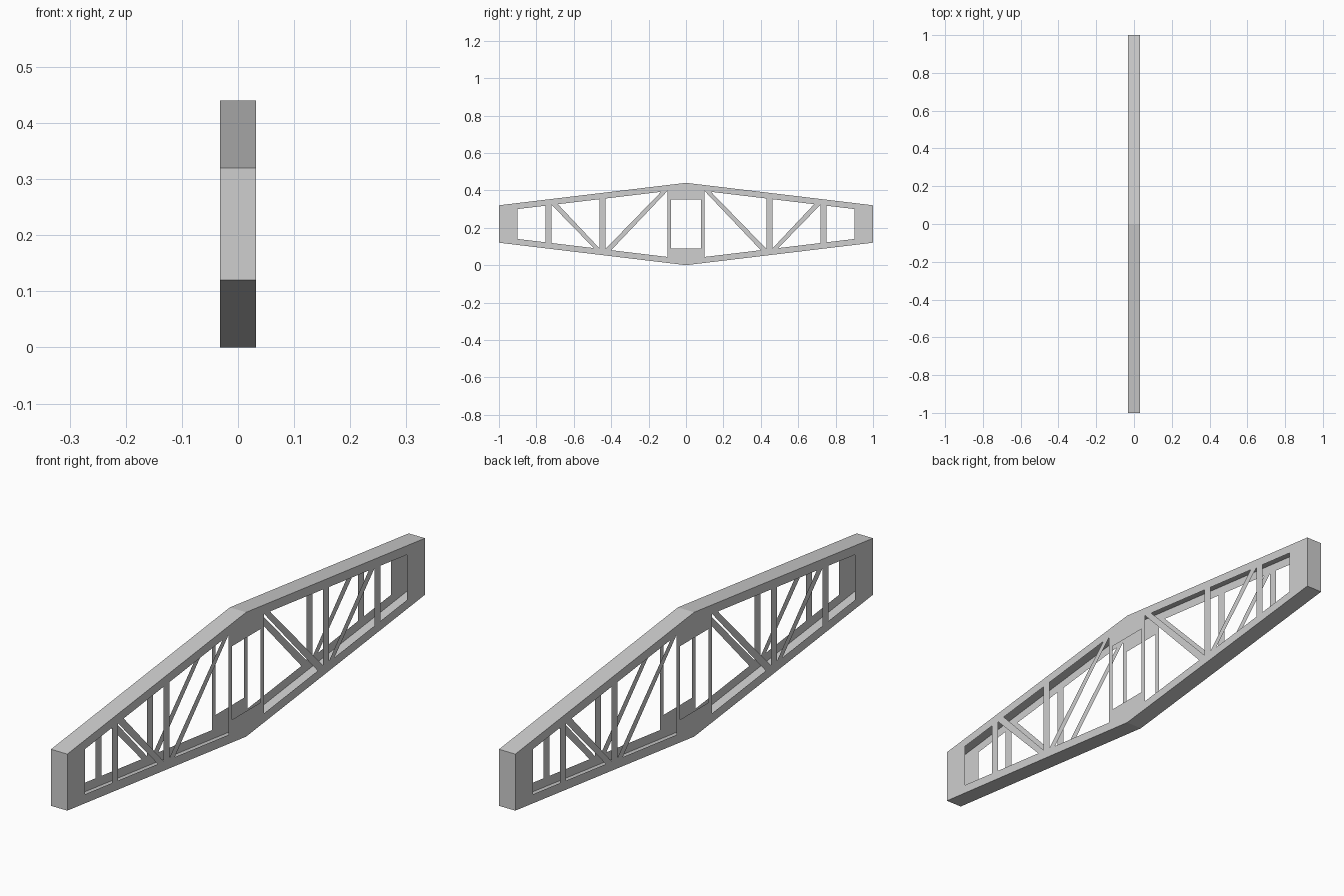
import bpy
import bmesh

cube = bpy.data.objects.get("Cube")
if cube:
    bpy.data.objects.remove(cube, do_unlink=True)

HALF_W = 0.032      # half of the beam's width
CHORD = 0.032       # height of the chord flanges
SLOPE = 0.12        # rise of the taper over half the length
HEIGHT = 0.44

grey = bpy.data.materials.new("light grey")
grey.use_nodes = True
grey.diffuse_color = (0.62, 0.62, 0.62, 1)
grey.node_tree.nodes["Principled BSDF"].inputs["Base Color"].default_value = grey.diffuse_color


def bottom(y, inset=0.0):
    return SLOPE * abs(y) + inset


def top(y, inset=0.0):
    return HEIGHT - SLOPE * abs(y) - inset


def sheet_object(name, polygons):
    """Thin sheet-metal part made of flat polygons."""
    bm = bmesh.new()
    for poly in polygons:
        bm.faces.new([bm.verts.new(p) for p in poly])
    bmesh.ops.remove_doubles(bm, verts=bm.verts, dist=0.0001)
    mesh = bpy.data.meshes.new(name)
    bm.to_mesh(mesh)
    bm.free()
    mesh.materials.append(grey)
    obj = bpy.data.objects.new(name, mesh)
    bpy.context.collection.objects.link(obj)
    return obj


def side_part(name, outlines):
    """Repeat (y, z) outlines on both ends and on both side sheets."""
    polys = []
    for side in (-1, 1):
        for end in (-1, 1):
            for outline in outlines:
                poly = [(side * HALF_W, end * y, z) for y, z in outline]
                polys.append(poly if side * end > 0 else poly[::-1])
    return sheet_object(name, polys)


def upright(y0, y1, inset=CHORD):
    return [(y0, bottom(y0, inset)), (y1, bottom(y1, inset)),
            (y1, top(y1, inset)), (y0, top(y0, inset))]


def brace(low, high, width):
    """Diagonal whose ends lie on the inner edges of the chords."""
    l0, l1 = low, low + width
    h0, h1 = high, high + width
    return [(l0, bottom(l0, CHORD)), (l1, bottom(l1, CHORD)),
            (h1, top(h1, CHORD)), (h0, top(h0, CHORD))]


# Side sheets: chord flanges between the centre and end panels
INNER, OUTER = 0.1, 0.9
side_part("chord_flanges", [
    [(INNER, bottom(INNER)), (OUTER, bottom(OUTER)),
     (OUTER, bottom(OUTER, CHORD)), (INNER, bottom(INNER, CHORD))],
    [(INNER, top(INNER, CHORD)), (OUTER, top(OUTER, CHORD)),
     (OUTER, top(OUTER)), (INNER, top(INNER))]])
side_part("end_panels", [upright(OUTER, 1.0, 0)])

# Centre panel with its rectangular window
WIN_Y, WIN_LOW, WIN_HIGH = 0.08, 0.09, 0.35
side_part("centre_panel", [
    upright(WIN_Y, INNER, 0),
    [(0, bottom(0)), (WIN_Y, bottom(WIN_Y)), (WIN_Y, WIN_LOW), (0, WIN_LOW)],
    [(0, WIN_HIGH), (WIN_Y, WIN_HIGH), (WIN_Y, top(WIN_Y)), (0, top(0))]])

# Truss members
side_part("posts", [upright(0.43, 0.463), upright(0.718, 0.751)])
side_part("braces", [brace(0.4, 0.1, 0.033), brace(0.46, 0.685, 0.033)])

# Outer skin: sloping top and bottom plates and the end caps
W = HALF_W
skin = []
for e in (-1, 1):
    skin += [[(-W, 0, top(0)), (W, 0, top(0)), (W, e, top(1)), (-W, e, top(1))][::e],
             [(-W, 0, 0), (-W, e, bottom(1)), (W, e, bottom(1)), (W, 0, 0)][::e],
             [(-W, e, bottom(1)), (-W, e, top(1)), (W, e, top(1)), (W, e, bottom(1))][::e]]
sheet_object("outer_skin", skin)
